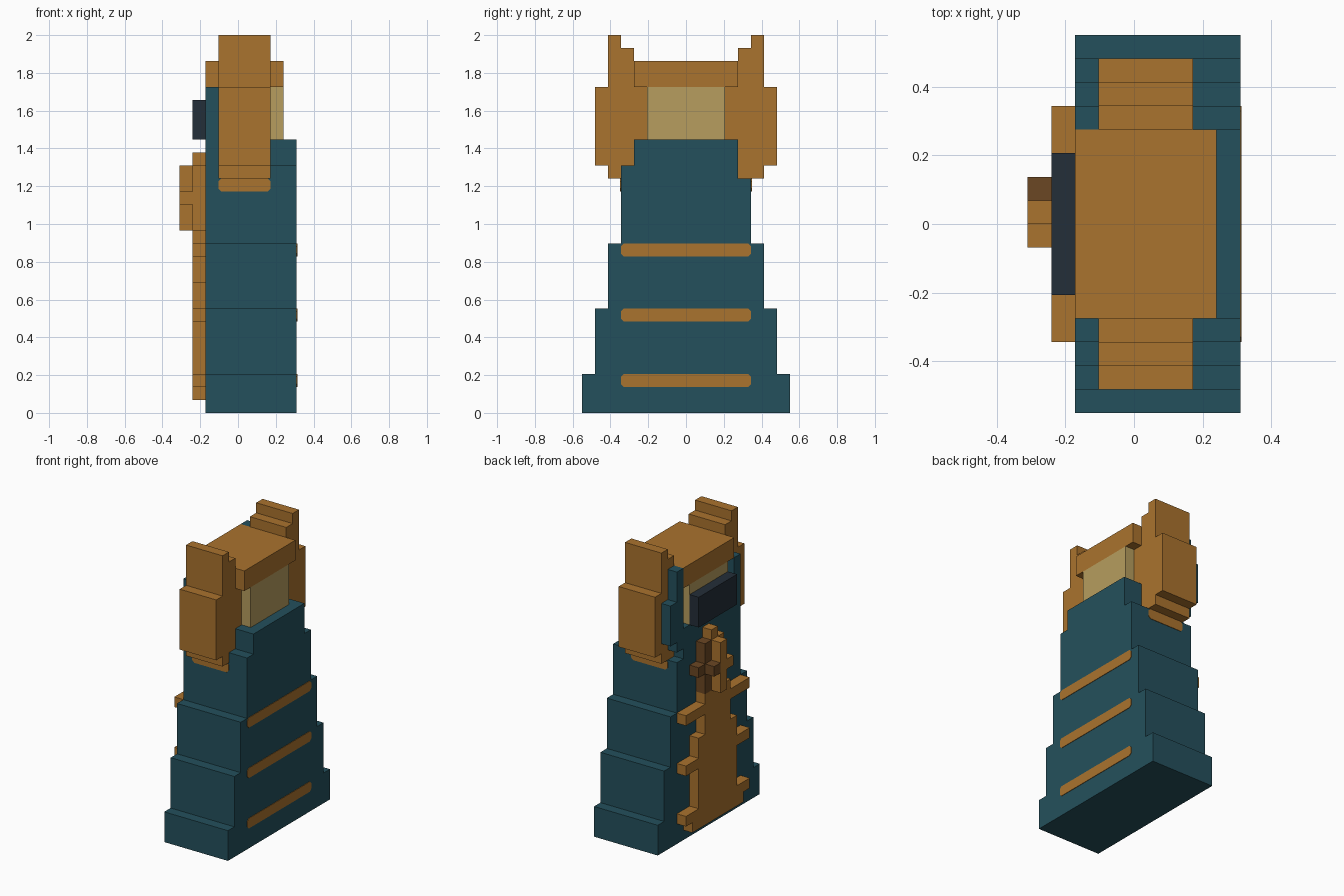
import bpy
import bmesh

U = 2 / 29  # one grid cell

cube = bpy.data.objects.get("Cube")
if cube:
    bpy.data.objects.remove(cube, do_unlink=True)


def to_linear(c):
    c /= 255
    return c / 12.92 if c <= 0.04045 else ((c + 0.055) / 1.055) ** 2.4


def material(name, rgb):
    col = tuple(to_linear(c) for c in rgb) + (1.0,)
    m = bpy.data.materials.new(name)
    m.use_nodes = True
    m.diffuse_color = col
    bsdf = next(n for n in m.node_tree.nodes if n.type == 'BSDF_PRINCIPLED')
    bsdf.inputs["Base Color"].default_value = col
    bsdf.inputs["Roughness"].default_value = 0.8
    return m


TEAL = material("deep teal", (36, 80, 92))
GOLD = material("warm gold", (170, 115, 46))
CREAM = material("pale lamp", (183, 157, 94))
DARK = material("dark slate", (36, 46, 56))
BROWN = material("brown", (107, 71, 35))


def prism(name, outline, lo, hi, mat, axis='x'):
    """Extrude an outline along an axis; sizes are in grid cells."""
    bm = bmesh.new()
    place = (lambda a, b: (lo, a, b)) if axis == 'x' else (lambda a, b: (a, lo, b))
    shift = (hi - lo, 0, 0) if axis == 'x' else (0, hi - lo, 0)
    face = bm.faces.new([bm.verts.new(place(a, b)) for a, b in outline])
    ext = bmesh.ops.extrude_face_region(bm, geom=[face])
    verts = [v for v in ext["geom"] if isinstance(v, bmesh.types.BMVert)]
    bmesh.ops.translate(bm, verts=verts, vec=shift)
    bmesh.ops.scale(bm, vec=(U, U, U), verts=bm.verts)
    bmesh.ops.recalc_face_normals(bm, faces=bm.faces)
    me = bpy.data.meshes.new(name)
    bm.to_mesh(me)
    bm.free()
    me.materials.append(mat)
    ob = bpy.data.objects.new(name, me)
    bpy.context.collection.objects.link(ob)
    return ob


def box(name, x, y, z, mat):
    return prism(name, [(y[0], z[0]), (y[1], z[0]), (y[1], z[1]), (y[0], z[1])], x[0], x[1], mat)


def chamfered(a0, a1, z0, z1, c=0.22):
    """Long bar outline with cut corners."""
    return [(a0 + c, z0), (a1 - c, z0), (a1, z0 + c), (a1, z1 - c),
            (a1 - c, z1), (a0 + c, z1), (a0, z1 - c), (a0, z0 + c)]


# Stepped body
steps = [(8, 0), (8, 3), (7, 3), (7, 8), (6, 8), (6, 13), (5, 13)]
top = [(5, 18), (4, 18), (4, 21), (-4, 21), (-4, 19), (-5, 19)]
prism("stepped_body", steps + top + [(-y, z) for y, z in reversed(steps)], -2.5, 4.5, TEAL)

# Thin gold bands on the +x face
for i, z in enumerate((2, 7, 12)):
    prism(f"side_band_{i + 1}", chamfered(-5, 5, z, z + 1), 4.48, 4.55, GOLD)

# Lamp block, roof and dark panel
box("lamp_block", (-2.5, 3.5), (-3, 3), (21, 25), CREAM)
box("roof_block", (-2.5, 3.5), (-4, 4), (25, 27), GOLD)
box("dark_panel", (-3.5, -2.5), (-3, 3), (21, 24), DARK)

# End uprights with a thin lip under each
outer = [(6, 18), (6, 19), (7, 19), (7, 25), (6, 25), (6, 29),
         (5, 29), (5, 28), (4, 28), (4, 25), (3, 25), (3, 21), (4, 21)]
prism("back_upright", [(4, 18)] + outer, -1.5, 2.5, GOLD)
prism("front_upright", [(-y, z) for y, z in [(4, 19), (5, 19), (5, 18)] + outer[:-1] + [(4, 21)]],
      -1.5, 2.5, GOLD)
for name, s in (("front_lip", -1), ("back_lip", 1)):
    prism(name, chamfered(-1.5, 2.5, 17, 18), s * 4.98, s * 5.05, GOLD, axis='y')

# Teal brackets beside the panel
prism("back_bracket", [(4, 19), (5, 19), (5, 20), (6, 20), (6, 24), (5, 24), (5, 27), (4, 27)],
      -2.5, -1.5, TEAL)
box("front_bracket", (-2.5, -1.5), (-5, -4), (19, 25), TEAL)

# Relief on the -x face: trunk with three cross bars
half = [(4, 1), (4, 2), (5, 2), (5, 3), (3, 3), (3, 7), (5, 7), (5, 8),
        (3, 8), (3, 10), (2, 10), (2, 12), (5, 12), (5, 13), (2, 13), (2, 14)]
prism("relief_trunk", half + [(-y, z) for y, z in reversed(half)], -3.5, -2.5, GOLD)

# Upper relief: gold cross with a brown side
box("relief_spire", (-3.5, -2.5), (0, 1), (14, 20), GOLD)
box("relief_shoulder", (-3.5, -2.5), (-1, 0), (14, 19), GOLD)
box("cross_post", (-4.5, -3.5), (0, 1), (14, 19), GOLD)
box("cross_arm", (-4.5, -3.5), (-1, 0), (16, 17), GOLD)
box("brown_cross_arm", (-4.5, -3.5), (1, 2), (16, 17), BROWN)
prism("brown_post", [(1, 14), (2, 14), (2, 16), (3, 16), (3, 17), (2, 17), (2, 19), (1, 19)],
      -3.5, -2.5, BROWN)
